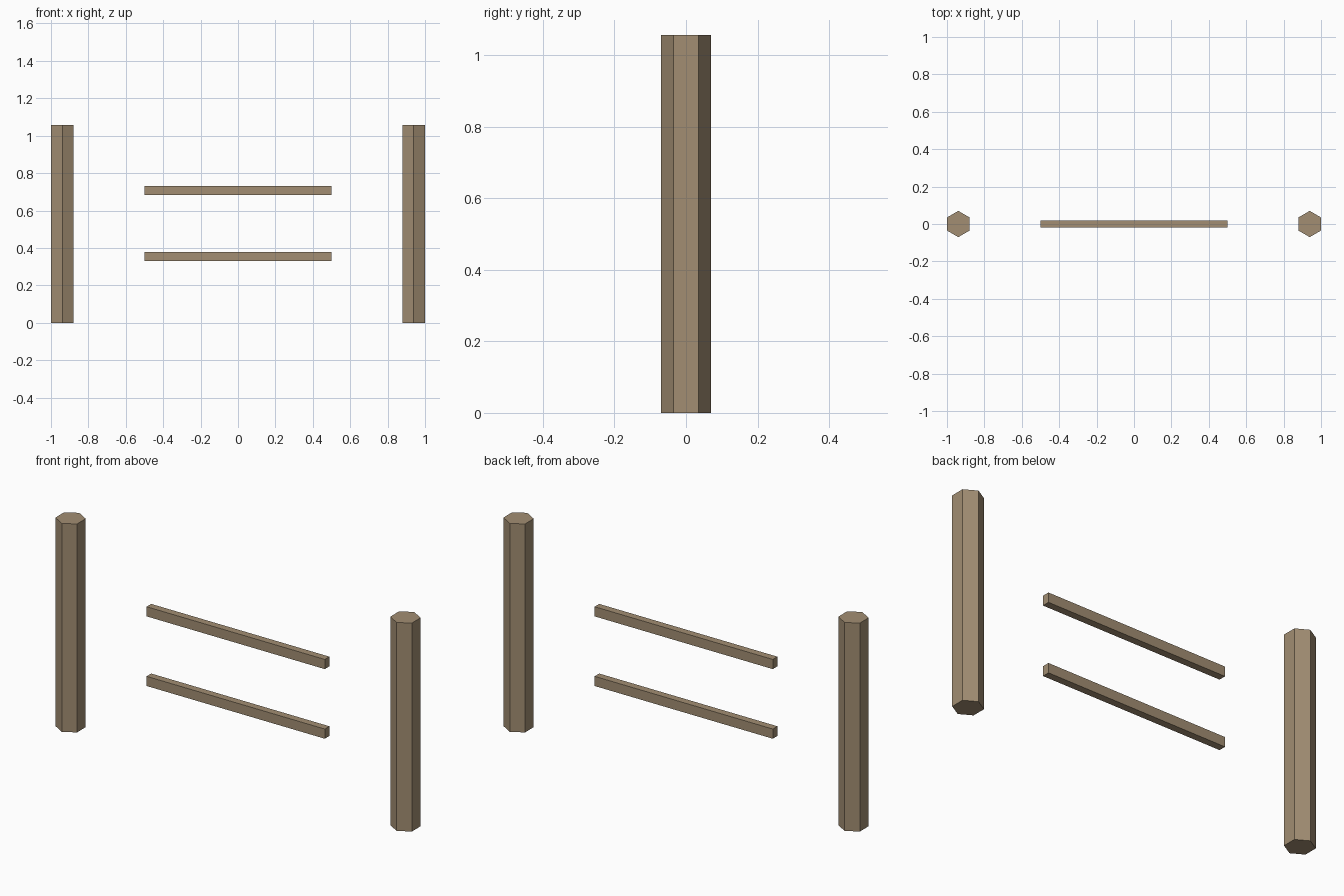
import bpy
import math

if "Cube" in bpy.data.objects:
    bpy.data.objects.remove(bpy.data.objects["Cube"])

wood = bpy.data.materials.new("weathered_wood")
wood.diffuse_color = (0.36, 0.27, 0.17, 1)
wood.use_nodes = True
wood.node_tree.nodes["Principled BSDF"].inputs["Base Color"].default_value = wood.diffuse_color

POST_R, POST_H = 0.07, 1.057
POST_X = 1 - POST_R * math.cos(math.pi / 6)

# Hexagonal posts, corners pointing front and back
for side, x in (("left", -POST_X), ("right", POST_X)):
    bpy.ops.mesh.primitive_cylinder_add(vertices=6, radius=POST_R, depth=POST_H,
                                        location=(x, 0, POST_H / 2))
    post = bpy.context.object
    post.name = side + "_post"
    post.data.materials.append(wood)

# Floating square-ended rails between the posts
for level, z in (("lower", 0.355), ("upper", 0.708)):
    bpy.ops.mesh.primitive_cube_add(size=1, location=(0, 0, z))
    rail = bpy.context.object
    rail.name = level + "_rail"
    rail.scale = (1.0, 0.037, 0.049)
    bpy.ops.object.transform_apply(location=False, rotation=False, scale=True)
    rail.data.materials.append(wood)
